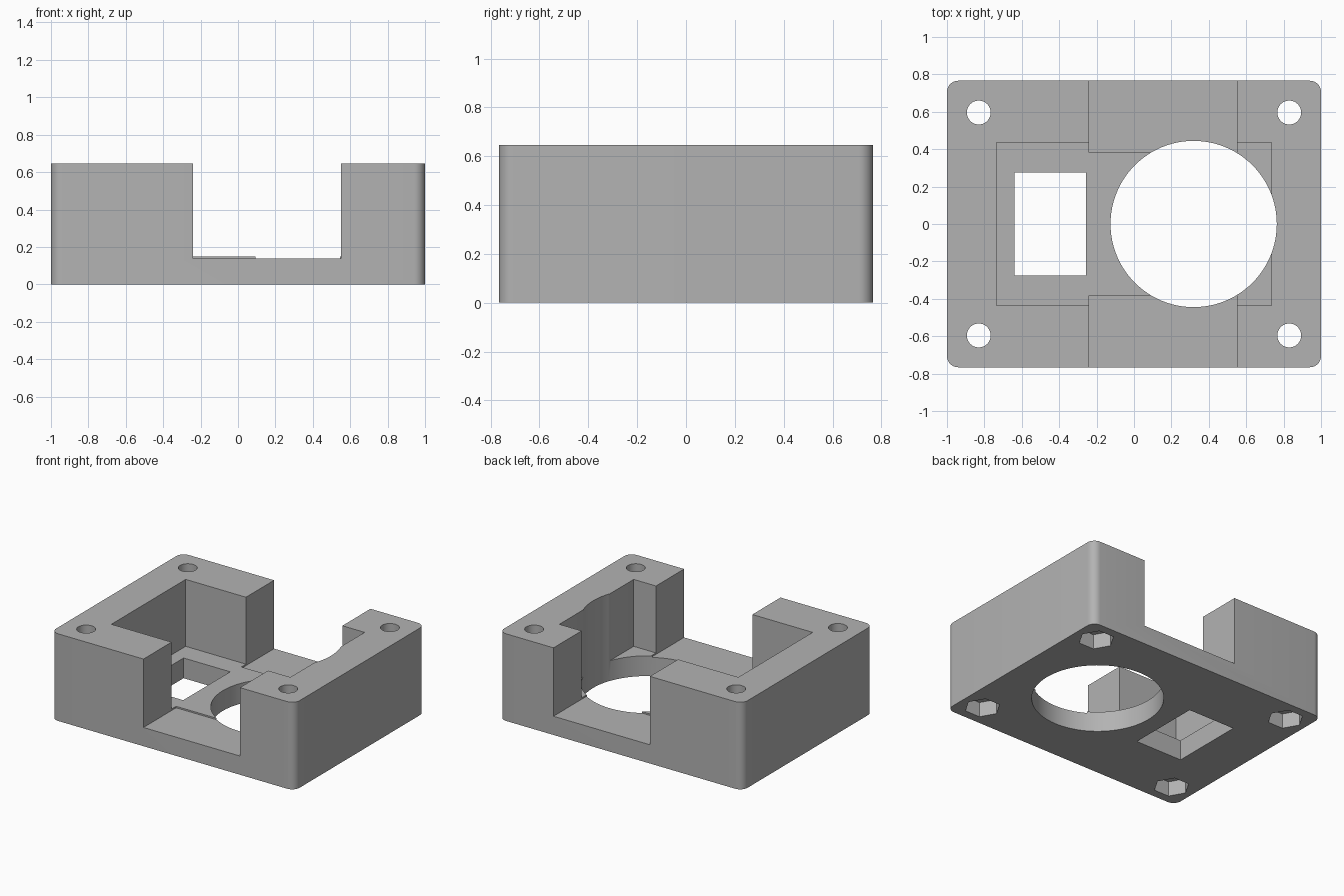
import bpy
import bmesh
from math import radians
from mathutils import Matrix, Vector

cube = bpy.data.objects.get("Cube")
if cube:
    bpy.data.objects.remove(cube, do_unlink=True)

HEIGHT = 0.647
HALF_Y = 0.766
POCKET_FLOOR = 0.15
CHANNEL_FLOOR = 0.139
TOP = HEIGHT + 0.1

grey = bpy.data.materials.new("plain grey")
grey.use_nodes = True
colour = (0.45, 0.45, 0.45, 1)
grey.diffuse_color = colour
grey.node_tree.nodes["Principled BSDF"].inputs["Base Color"].default_value = colour


def finish(bm, name):
    mesh = bpy.data.meshes.new(name)
    bm.to_mesh(mesh)
    bm.free()
    obj = bpy.data.objects.new(name, mesh)
    bpy.context.collection.objects.link(obj)
    mesh.materials.append(grey)
    return obj


def box(name, low, high, corner=0):
    """Box between two corners, with optional rounded upright edges."""
    low, high = Vector(low), Vector(high)
    bm = bmesh.new()
    bmesh.ops.create_cube(bm, size=1, matrix=Matrix.Translation((low + high) / 2)
                          @ Matrix.Diagonal((*(high - low), 1)))
    if corner:
        upright = [e for e in bm.edges
                   if abs(e.verts[0].co.z - e.verts[1].co.z) > 0.1]
        bmesh.ops.bevel(bm, geom=upright, offset=corner, segments=8,
                        profile=0.5, affect='EDGES')
    return finish(bm, name)


def prism(name, x, y, radius, z0, z1, sides):
    """Upright cylinder or regular prism with one corner towards x."""
    bm = bmesh.new()
    bmesh.ops.create_circle(bm, cap_ends=True, radius=radius, segments=sides,
                            matrix=Matrix.Translation((x, y, z0))
                            @ Matrix.Rotation(radians(90), 4, 'Z'))
    side = bmesh.ops.extrude_face_region(bm, geom=bm.faces[:])
    verts = [v for v in side["geom"] if isinstance(v, bmesh.types.BMVert)]
    bmesh.ops.translate(bm, verts=verts, vec=(0, 0, z1 - z0))
    bmesh.ops.recalc_face_normals(bm, faces=bm.faces[:])
    return finish(bm, name)


# Solid block with rounded corners
body = box("housing", (-1, -HALF_Y, 0), (1, HALF_Y, HEIGHT), 0.06)

# Inner pocket, window and large round opening
cutters = [
    box("pocket_cutter", (-0.735, -0.436, POCKET_FLOOR), (0.735, 0.436, TOP)),
    box("window_cutter", (-0.64, -0.276, -0.1), (-0.257, 0.276, 0.4)),
    prism("round_opening_cutter", 0.319, 0, 0.4445, -0.1, TOP, 96),
]

# Channels through the front and back walls
for side in (-1, 1):
    y0, y1 = sorted((side * 0.383, side * (HALF_Y + 0.1)))
    cutters.append(box("channel_cutter", (-0.24, y0, CHANNEL_FLOOR),
                       (0.552, y1, TOP)))

# Corner screw holes with hexagonal nut recesses underneath
for x in (-0.83, 0.83):
    for y in (-0.596, 0.596):
        cutters.append(prism("screw_hole_cutter", x, y, 0.064, -0.1, TOP, 32))
        cutters.append(prism("nut_recess_cutter", x, y, 0.122, -0.1, 0.11, 6))

bpy.context.view_layer.objects.active = body
for cutter in cutters:
    cut = body.modifiers.new(cutter.name, 'BOOLEAN')
    cut.operation = 'DIFFERENCE'
    cut.solver = 'EXACT'
    cut.object = cutter
    bpy.ops.object.modifier_apply(modifier=cut.name)
    bpy.data.objects.remove(cutter, do_unlink=True)

# Smooth curved walls, crisp edges
bpy.ops.object.select_all(action='DESELECT')
body.select_set(True)
bpy.ops.object.shade_smooth_by_angle(angle=radians(30))
